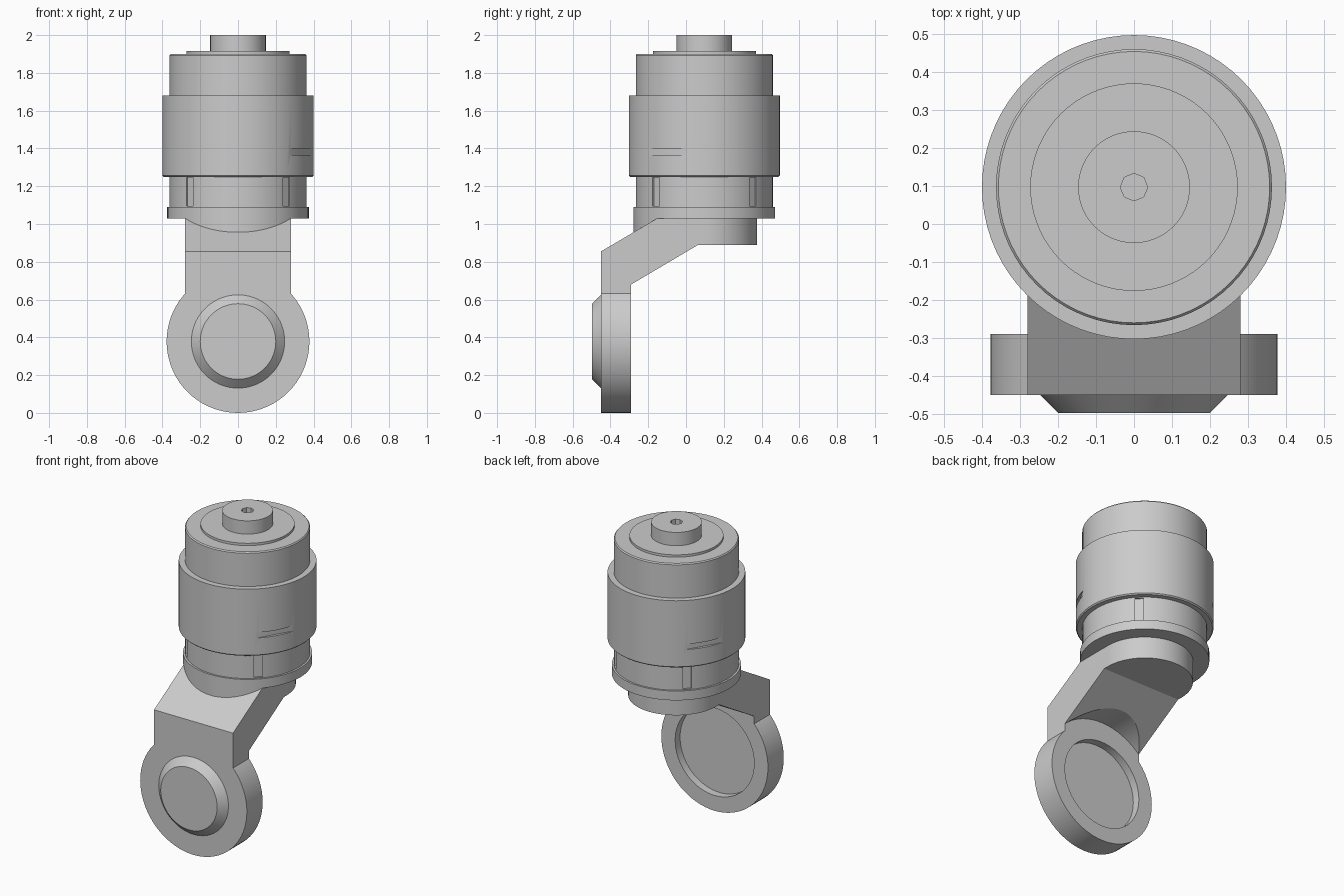
import bpy, bmesh
from math import sin, cos, pi, radians
from mathutils import Matrix, Vector

if "Cube" in bpy.data.objects:
    bpy.data.objects.remove(bpy.data.objects["Cube"], do_unlink=True)

COLUMN = Vector((0, 0.097, 0))   # axis of the upright column
LUG = Vector((0, 0, 0.378))      # axis of the round lug
FRONT, BACK = -0.45, -0.29       # faces of the lug plate
ARM_HALF = 0.28

grey = bpy.data.materials.new("light grey")
grey.use_nodes = True
grey.diffuse_color = (0.6, 0.6, 0.6, 1)
grey.node_tree.nodes["Principled BSDF"].inputs["Base Color"].default_value = (0.6, 0.6, 0.6, 1)


def finish(name, bm):
    bmesh.ops.recalc_face_normals(bm, faces=bm.faces)
    mesh = bpy.data.meshes.new(name)
    bm.to_mesh(mesh)
    bm.free()
    mesh.materials.append(grey)
    obj = bpy.data.objects.new(name, mesh)
    bpy.context.collection.objects.link(obj)
    return obj


def lathe(name, profile, origin, lying=False, sides=72):
    """Turn (radius, height) pairs about z, or about y when lying."""
    bm = bmesh.new()
    rings = []
    for r, h in profile:
        ring = []
        for i in range(sides):
            a = 2 * pi * i / sides
            p = (r * cos(a), h, r * sin(a)) if lying else (r * cos(a), r * sin(a), h)
            ring.append(bm.verts.new(origin + Vector(p)))
        rings.append(ring)
    for low, high in zip(rings, rings[1:]):
        for i in range(sides):
            j = (i + 1) % sides
            bm.faces.new((low[i], low[j], high[j], high[i]))
    bm.faces.new(rings[0])
    bm.faces.new(rings[-1])
    return finish(name, bm)


def prism(name, points, offset):
    """Extrude a polygon along an offset."""
    bm = bmesh.new()
    face = bm.faces.new([bm.verts.new(p) for p in points])
    out = bmesh.ops.extrude_face_region(bm, geom=[face])["geom"]
    moved = [v for v in out if isinstance(v, bmesh.types.BMVert)]
    bmesh.ops.translate(bm, verts=moved, vec=offset)
    if not face.is_valid or len(face.link_loops if hasattr(face, "link_loops") else []) == 0:
        bm.normal_update()
    return finish(name, bm)


def box(name, size, distance, angle, z):
    """Box centred at a distance from the column axis, turned to an angle."""
    bm = bmesh.new()
    place = (Matrix.Translation(COLUMN) @ Matrix.Rotation(radians(angle), 4, "Z")
             @ Matrix.Translation((distance, 0, z)) @ Matrix.Diagonal((*size, 1)))
    bmesh.ops.create_cube(bm, size=1, matrix=place)
    return finish(name, bm)


def combine(obj, other, operation):
    mod = obj.modifiers.new(operation.lower(), "BOOLEAN")
    mod.operation = operation
    mod.solver = "EXACT"
    mod.object = other
    bpy.context.view_layer.objects.active = obj
    bpy.ops.object.modifier_apply(modifier=mod.name)
    bpy.data.objects.remove(other, do_unlink=True)


def smooth(obj):
    bpy.ops.object.select_all(action="DESELECT")
    obj.select_set(True)
    bpy.context.view_layer.objects.active = obj
    bpy.ops.object.shade_smooth_by_angle(angle=radians(25))


# Column: flange, neck, sleeve, upper drum, cap and top boss
column = lathe("column", [
    (0.375, 1.03), (0.375, 1.09), (0.363, 1.09), (0.363, 1.25),
    (0.393, 1.25), (0.40, 1.257), (0.40, 1.68), (0.363, 1.68),
    (0.363, 1.893), (0.357, 1.90), (0.273, 1.90), (0.273, 1.915),
    (0.147, 1.915), (0.147, 2.0)], COLUMN)
combine(column, lathe("socket", [(0.036, 1.94), (0.036, 2.1)], COLUMN, sides=8), "DIFFERENCE")

# Flat slots on opposite sides of the sleeve
for angle in (-30.5, 149.5):
    combine(column, box("slot", (0.1, 0.4, 0.035), 0.433, angle, 1.383), "DIFFERENCE")

# Narrow upright grooves around the neck
for k in range(4):
    combine(column, box("groove", (0.06, 0.05, 0.15), 0.383, -45 + 90 * k, 1.17), "DIFFERENCE")
smooth(column)

# Cranked arm
side = [(FRONT, 0.58), (FRONT, 0.855), (-0.135, 1.04), (0.097, 1.04),
        (0.097, 0.89), (0.065, 0.89), (BACK, 0.68), (BACK, 0.58)]
arm = prism("bracket_arm", [(-ARM_HALF, y, z) for y, z in side], (2 * ARM_HALF, 0, 0))

# Round seat under the column, and its curved front shoulder
combine(arm, lathe("seat", [(0.28, 0.89), (0.28, 1.04)], COLUMN), "UNION")
arc = [radians(-138.2 + 96.4 * i / 24) for i in range(25)]
outline = [(0.3745 * cos(a), COLUMN.y + 0.3745 * sin(a), 0.92) for a in arc]
outline += [(0.279, 0.05, 0.92), (-0.279, 0.05, 0.92)]
combine(arm, prism("shoulder", outline, (0, 0, 0.12)), "UNION")

# Round lug with a bevelled hub on the front
combine(arm, lathe("lug", [(0.378, FRONT), (0.378, BACK)], LUG, True), "UNION")
combine(arm, lathe("hub", [(0.247, FRONT + 0.02), (0.247, FRONT), (0.2, -0.497)], LUG, True), "UNION")

# Clearance under the arm and a shallow recess in the back of the lug
combine(arm, lathe("clearance", [(0.41, BACK), (0.41, 0.05)], LUG, True), "DIFFERENCE")
combine(arm, lathe("recess", [(0.28, -0.34), (0.28, BACK + 0.05)], LUG, True), "DIFFERENCE")
smooth(arm)
